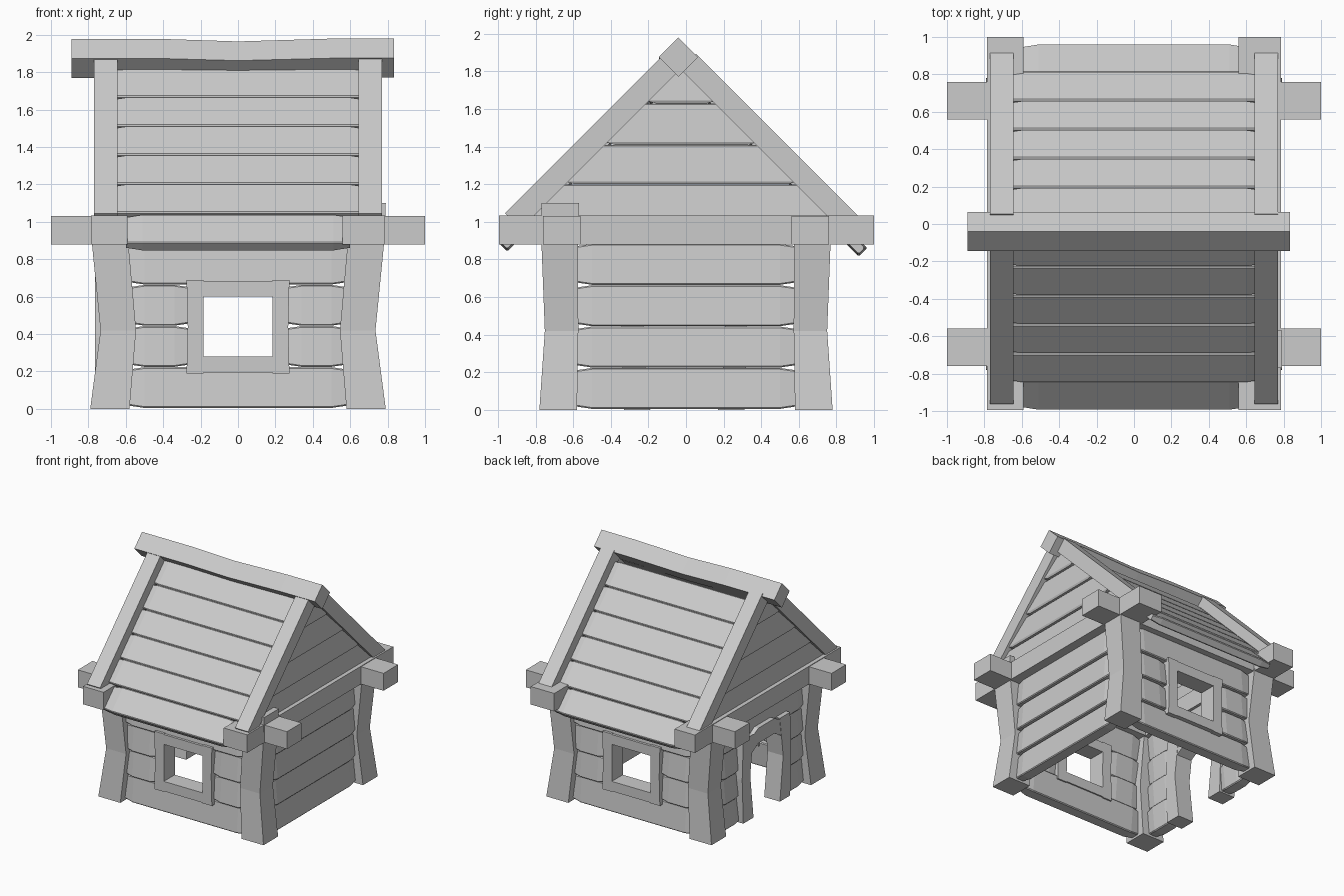
import bpy, bmesh
from mathutils import Vector

if "Cube" in bpy.data.objects:
    bpy.data.objects.remove(bpy.data.objects["Cube"])

X, Y, Z = Vector((1, 0, 0)), Vector((0, 1, 0)), Vector((0, 0, 1))
mat = bpy.data.materials.new("grey wood")
mat.diffuse_color = (0.6, 0.6, 0.6, 1)
mat.use_nodes = True
mat.node_tree.nodes["Principled BSDF"].inputs["Base Color"].default_value = mat.diffuse_color


def loft(name, sections, u, v, chamfer=0.0):
    """Timber lofted through (centre, size along u, size along v) sections."""
    bm = bmesh.new()
    rings = []
    for c, w, h in sections:
        a, b = w / 2, h / 2
        if chamfer:
            p, q = a - chamfer, b - chamfer
            prof = [(a, -q), (a, q), (p, b), (-p, b), (-a, q), (-a, -q), (-p, -b), (p, -b)]
        else:
            prof = [(a, -b), (a, b), (-a, b), (-a, -b)]
        rings.append([bm.verts.new(Vector(c) + u * s + v * t) for s, t in prof])
    n = len(rings[0])
    for r, s in zip(rings, rings[1:]):
        for i in range(n):
            j = (i + 1) % n
            bm.faces.new((r[i], r[j], s[j], s[i]))
    bm.faces.new(rings[0])
    bm.faces.new(rings[-1])
    bmesh.ops.recalc_face_normals(bm, faces=bm.faces)
    me = bpy.data.meshes.new(name)
    bm.to_mesh(me)
    bm.free()
    me.materials.append(mat)
    ob = bpy.data.objects.new(name, me)
    bpy.context.collection.objects.link(ob)
    return ob


def plank(name, p0, p1, u, v, w, t, taper=0.1, narrow=0.03):
    """Plank with slightly narrowed ends; w is its height along u, t its thickness."""
    p0, p1 = Vector(p0), Vector(p1)
    d = (p1 - p0).normalized() * min(taper, (p1 - p0).length * 0.3)
    loft(name, [(p0, w - narrow, t - narrow), (p0 + d, w, t), (p1 - d, w, t),
                (p1, w - narrow, t - narrow)], u, v, 0.007)


def box(name, lo, hi):
    lo, hi = Vector(lo), Vector(hi)
    c, s = (lo + hi) / 2, hi - lo
    loft(name, [((c.x, c.y, lo.z), s.x, s.y), ((c.x, c.y, hi.z), s.x, s.y)], X, Y)


# Bowed corner posts; the front right one rises above the beams
for sx in (-1, 1):
    for sy in (-1, 1):
        secs = [((sx * 0.685, sy * 0.68, 0), 0.21, 0.2),
                ((sx * 0.64, sy * 0.662, 0.42), 0.19, 0.178),
                ((sx * 0.685, sy * 0.672, 0.9), 0.195, 0.195)]
        if sx == 1 and sy == -1:
            secs.append(((0.69, -0.67, 1.1), 0.2, 0.2))
        loft("corner_post", secs, X, Y)

# Crossing wall-top beams
for sy in (-1, 1):
    box("cross_beam", (-1, sy * 0.66 - 0.1, 0.88), (1, sy * 0.66 + 0.1, 1.03))
box("side_beam_left", (-0.785, -0.995, 0.88), (-0.59, 1, 1.035))
box("side_beam_right", (0.56, -0.995, 0.88), (0.785, 1, 1.035))

# Wall planks, four rows, each leaning out a little at the bottom
LEAN = 0.1
for row in range(4):
    z = 0.114 + row * 0.22
    for s, label in ((-1, "front"), (1, "back")):
        spans = [(-0.6, -0.24), (0.24, 0.6)] if row in (1, 2) else [(-0.6, 0.6)]
        for a, b in spans:
            plank(label + "_wall_plank", (a, s * 0.67, z), (b, s * 0.67, z),
                  Z - Y * s * LEAN, Y, 0.218, 0.1)
    plank("right_wall_plank", (0.67, -0.6, z), (0.67, 0.6, z), Z - X * LEAN, X, 0.218, 0.1)
    for a, b in ([(-0.6, 0.6)] if row == 3 else [(-0.6, -0.26), (0.26, 0.6)]):
        plank("left_wall_plank", (-0.67, a, z), (-0.67, b, z), Z + X * LEAN, X, 0.218, 0.1)

# Window frames, front and back
for s in (-1, 1):
    y0, y1 = sorted((s * 0.6, s * 0.75))
    for sx in (-1, 1):
        loft("window_jamb", [((sx * 0.23, s * 0.675, 0.19), 0.09, 0.15),
                             ((sx * 0.226, s * 0.675, 0.44), 0.085, 0.15),
                             ((sx * 0.23, s * 0.675, 0.69), 0.09, 0.15)], X, Y)
    box("window_sill", (-0.2, y0, 0.195), (0.2, y1, 0.28))
    box("window_head", (-0.2, y0, 0.60), (0.2, y1, 0.685))

# Door frame on the left side: bowed jambs and an arched lintel
DY = -0.01
for s in (-1, 1):
    loft("door_jamb", [((-0.69, DY + s * 0.25, 0), 0.15, 0.14),
                       ((-0.69, DY + s * 0.28, 0.38), 0.15, 0.11),
                       ((-0.69, DY + s * 0.25, 0.72), 0.15, 0.14)], X, Y)
loft("door_lintel", [((-0.69, DY - 0.24, 0.61), 0.145, 0.14), ((-0.69, DY - 0.11, 0.68), 0.145, 0.13),
                     ((-0.69, DY + 0.11, 0.68), 0.145, 0.13), ((-0.69, DY + 0.24, 0.61), 0.145, 0.14)],
     X, Z)

# Gable planks, cut to the roof slope and leaning like the walls
AX = -0.025
for sx in (-1, 1):
    for z0, z1 in ((0.99, 1.199), (1.2, 1.41), (1.41, 1.63), (1.63, 1.82)):
        full = lambda z: 2 * (1.835 - z)
        lo, hi = sx * 0.71, sx * 0.69
        loft("gable_plank", [((lo, AX, z0), max(full(z0) - 0.14, 0.1), 0.07),
                             ((lo, AX, z0 + 0.015), full(z0 + 0.015), 0.085),
                             ((hi, AX, z1 - 0.007), full(z1 - 0.007), 0.085),
                             ((hi, AX, z1), full(z1), 0.07)], Y, X)

# Roof: rafters and planks on both slopes
R = 0.5 ** 0.5
for s in (-1, 1):
    down, out = Vector((0, s * R, -R)), Vector((0, s * R, R))
    top = Vector((0, -0.03, 1.895))
    end = 1.26 if s < 0 else 1.28
    for sx in (-1, 1):
        c = top + X * sx * 0.708
        loft("rafter", [(c + down * 0.06, 0.125, 0.118), (c + down * end, 0.125, 0.118)], X, out)
    for i in range(6):
        half = 0.6 if i == 0 else 0.69
        drop = 0.06 if i == 0 else 0.05
        c = top - out * drop + down * ((1.287 if s < 0 else 1.325) - i * 0.219)
        plank("roof_plank", c - X * half, c + X * half, down, out, 0.218, 0.065, 0.09, 0.02)

# Sagging ridge beam, turned on its corner
ru, rv = Vector((0, R, R)), Vector((0, -R, R))
loft("ridge_beam", [((-0.89, -0.04, 1.873), 0.148, 0.148), ((-0.4, -0.04, 1.873), 0.148, 0.148),
                    ((0, -0.04, 1.862), 0.145, 0.145), ((0.5, -0.04, 1.875), 0.148, 0.148),
                    ((0.835, -0.04, 1.876), 0.148, 0.148)], ru, rv)
